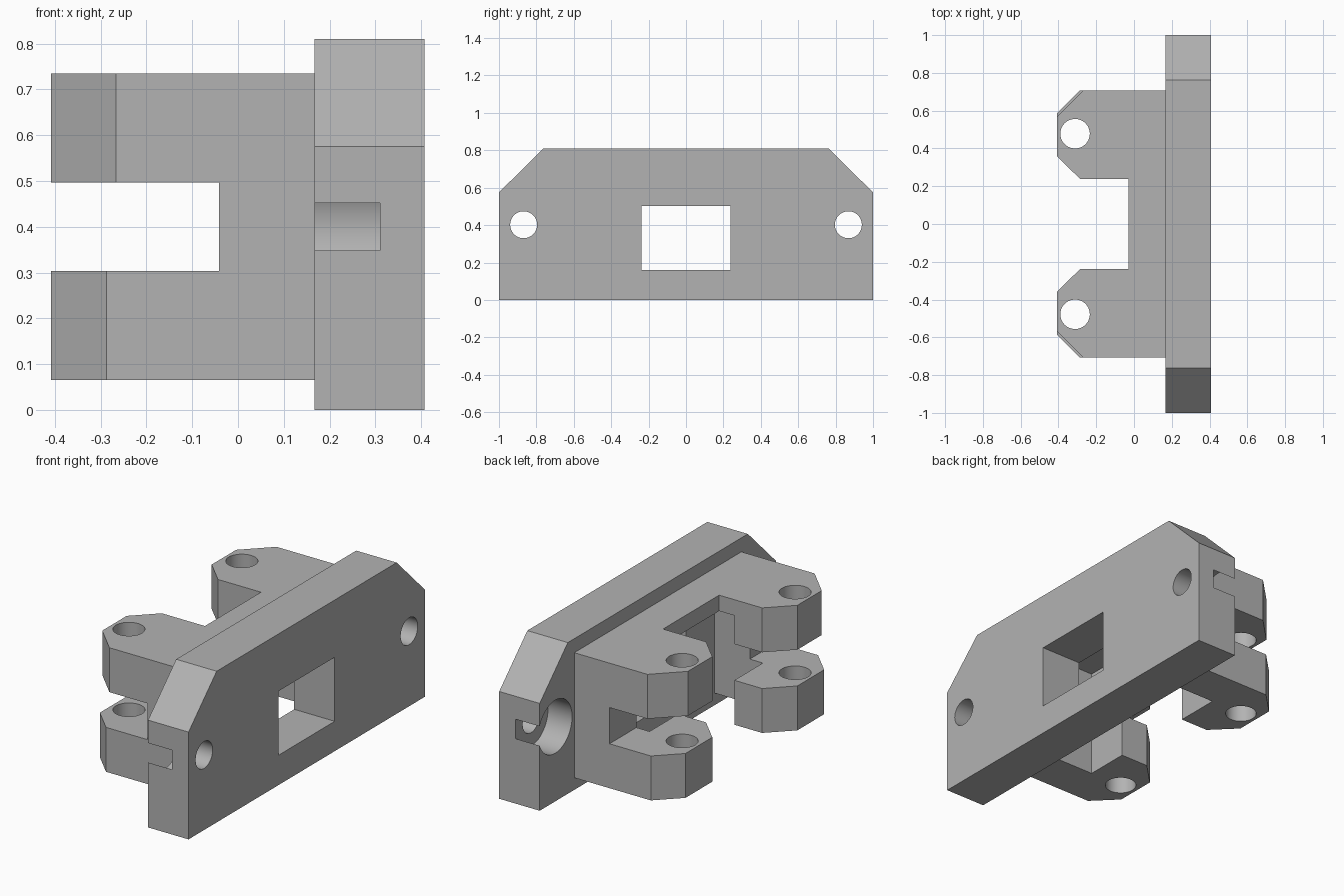
import bpy
import bmesh
import math
from mathutils import Matrix, Vector

if "Cube" in bpy.data.objects:
    bpy.data.objects.remove(bpy.data.objects["Cube"], do_unlink=True)

grey = bpy.data.materials.new("plain grey")
grey.use_nodes = True
colour = (0.45, 0.45, 0.45, 1)
grey.diffuse_color = colour
grey.node_tree.nodes["Principled BSDF"].inputs["Base Color"].default_value = colour


def make(name, bm):
    bmesh.ops.recalc_face_normals(bm, faces=bm.faces)
    mesh = bpy.data.meshes.new(name)
    bm.to_mesh(mesh)
    bm.free()
    mesh.materials.append(grey)
    obj = bpy.data.objects.new(name, mesh)
    bpy.context.collection.objects.link(obj)
    return obj


def prism(name, points, direction):
    """Extrude a flat outline along a direction."""
    bm = bmesh.new()
    face = bm.faces.new([bm.verts.new(p) for p in points])
    new = bmesh.ops.extrude_face_region(bm, geom=[face])["geom"]
    verts = [v for v in new if isinstance(v, bmesh.types.BMVert)]
    bmesh.ops.translate(bm, verts=verts, vec=direction)
    return make(name, bm)


def box(name, x, y, z):
    pts = [(x[0], y[0], z[0]), (x[1], y[0], z[0]), (x[1], y[1], z[0]), (x[0], y[1], z[0])]
    return prism(name, pts, (0, 0, z[1] - z[0]))


def cylinder(name, centre, radius, depth, axis):
    bm = bmesh.new()
    turn = Vector(axis).to_track_quat("Z", "Y").to_matrix().to_4x4()
    bmesh.ops.create_cone(bm, cap_ends=True, segments=64, radius1=radius, radius2=radius,
                          depth=depth, matrix=Matrix.Translation(centre) @ turn)
    return make(name, bm)


def cut(obj, cutters):
    """Subtract the cutters, then remove them."""
    bpy.ops.object.select_all(action="DESELECT")
    bpy.context.view_layer.objects.active = obj
    obj.select_set(True)
    for cutter in cutters:
        cutter.hide_render = True
        mod = obj.modifiers.new("cut", "BOOLEAN")
        mod.operation = "DIFFERENCE"
        mod.solver = "EXACT"
        mod.object = cutter
        bpy.ops.object.modifier_apply(modifier=mod.name)
        bpy.data.objects.remove(cutter, do_unlink=True)
    bpy.ops.object.shade_smooth_by_angle(angle=math.radians(30))


# Mounting plate with clipped top corners
BACK, FACE = 0.167, 0.407
half = [(1, 0), (1, 0.575), (0.762, 0.81)]
outline = half + [(-y, z) for y, z in reversed(half)]
plate = prism("mounting_plate", [(BACK, y, z) for y, z in outline], (FACE - BACK, 0, 0))

# Window, screw holes and counterbores that break out of the plate ends
cutters = [box("window_cutter", (0, 0.6), (-0.2375, 0.2375), (0.16, 0.503))]
for side in (-1, 1):
    y = side * 0.868
    cutters.append(cylinder("screw_cutter", (0.3, y, 0.402), 0.072, 0.6, (1, 0, 0)))
    cutters.append(cylinder("counterbore_cutter", (0.21, y, 0.4), 0.142, 0.2, (1, 0, 0)))
cut(plate, cutters)

# Bracket with two chamfered arms
TIP, OUT, IN, LOW, HIGH = -0.408, 0.7075, 0.2375, 0.065, 0.735
half = [(BACK + 0.01, OUT), (-0.287, OUT), (TIP, 0.587), (TIP, 0.36), (-0.285, IN), (-0.03, IN)]
outline = half + [(x, -y) for x, y in reversed(half)]
bracket = prism("forked_bracket", [(x, y, LOW) for x, y in outline], (0, 0, HIGH - LOW))

# Slot across the arms, pocket behind the plate, pin holes, deeper upper chamfers
cutters = [
    box("slot_cutter", (-0.6, -0.042), (-1, 1), (0.303, 0.497)),
    box("pocket_cutter", (-0.12, 0.3), (-0.48, 0.48), (-0.1, 0.65)),
]
for side in (-1, 1):
    cutters.append(cylinder("pin_cutter", (-0.312, side * 0.478, 0.4), 0.078, 1, (0, 0, 1)))
    wedge = [(-0.227, 0.7475), (-0.6, 0.7475), (-0.6, 0.3745)]
    cutters.append(prism("chamfer_cutter", [(x, side * y, 0.4) for x, y in wedge], (0, 0, 0.6)))
cut(bracket, cutters)
